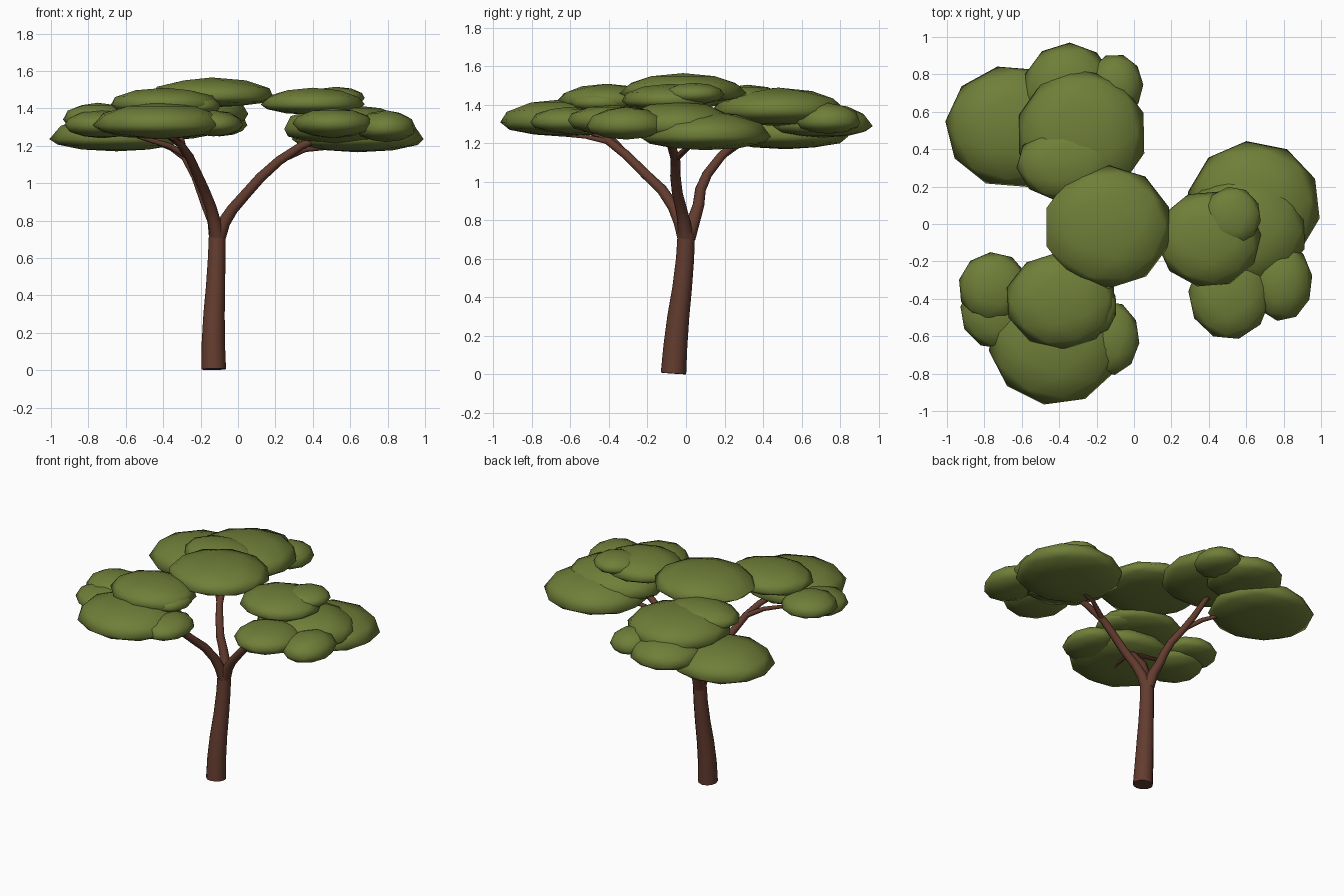
import bpy, bmesh, math, random
from mathutils import Vector, Matrix

random.seed(4)


def material(name, color):
    m = bpy.data.materials.new(name)
    m.diffuse_color = (*color, 1)
    return m


BARK = material("bark", (0.125, 0.045, 0.028))
LEAF = material("leaf", (0.16, 0.21, 0.04))


def finish(bm, name, mat, angle):
    bmesh.ops.recalc_face_normals(bm, faces=bm.faces)
    me = bpy.data.meshes.new(name)
    bm.to_mesh(me)
    bm.free()
    ob = bpy.data.objects.new(name, me)
    bpy.context.collection.objects.link(ob)
    me.materials.append(mat)
    bpy.ops.object.select_all(action='DESELECT')
    ob.select_set(True)
    bpy.context.view_layer.objects.active = ob
    bpy.ops.object.shade_smooth_by_angle(angle=math.radians(angle))
    return ob


def tube(name, path, sides=12):
    """Tapered tube through (x, y, z, radius) points."""
    bm = bmesh.new()
    pts = [Vector(p[:3]) for p in path]
    rings = []
    for i, p in enumerate(pts):
        d = (pts[min(i + 1, len(pts) - 1)] - pts[max(i - 1, 0)]).normalized()
        u = Vector((0, 1, 0)).cross(d).normalized()
        v = d.cross(u)
        r = path[i][3]
        rings.append([bm.verts.new(p + r * (math.cos(a) * u + math.sin(a) * v))
                      for a in (2 * math.pi * k / sides for k in range(sides))])
    for a, b in zip(rings, rings[1:]):
        for k in range(sides):
            j = (k + 1) % sides
            bm.faces.new((a[k], a[j], b[j], b[k]))
    bm.faces.new(rings[0])
    bm.faces.new(rings[-1])
    finish(bm, name, BARK, 50)


def clump(name, x, y, rx, ry, bottom, widest, top):
    """Flattened low-poly foliage dome."""
    bm = bmesh.new()
    bmesh.ops.create_icosphere(bm, subdivisions=2, radius=1,
                               matrix=Matrix.Rotation(random.uniform(0, 6.28), 4, 'Z'))
    for v in bm.verts:
        h = top - widest if v.co.z > 0 else widest - bottom
        v.co = (x + rx * v.co.x, y + ry * v.co.y, widest + h * v.co.z)
    finish(bm, name, LEAF, 70)


# trunk
tube("trunk", [(-0.13, -0.065, 0.005, 0.066), (-0.132, -0.055, 0.15, 0.062),
               (-0.128, -0.04, 0.3, 0.057), (-0.12, -0.02, 0.45, 0.051),
               (-0.114, -0.005, 0.6, 0.047), (-0.11, 0.002, 0.74, 0.045)])

# main branches
tube("branch_right", [(-0.105, 0, 0.71, 0.04), (-0.075, -0.01, 0.79, 0.034), (-0.03, -0.025, 0.86, 0.03),
                      (0.04, -0.045, 0.94, 0.028), (0.12, -0.055, 1.03, 0.027),
                      (0.22, -0.055, 1.12, 0.025), (0.34, -0.08, 1.2, 0.022), (0.5, -0.1, 1.27, 0.016)])
tube("branch_front_left", [(-0.11, -0.005, 0.71, 0.04), (-0.125, -0.03, 0.79, 0.034),
                           (-0.145, -0.065, 0.87, 0.03), (-0.18, -0.125, 0.96, 0.028),
                           (-0.215, -0.21, 1.04, 0.026), (-0.26, -0.31, 1.14, 0.024),
                           (-0.31, -0.4, 1.21, 0.021), (-0.4, -0.52, 1.28, 0.016)])
tube("branch_back_left", [(-0.115, 0.01, 0.71, 0.04), (-0.13, 0.04, 0.8, 0.034),
                          (-0.165, 0.065, 0.88, 0.03), (-0.195, 0.075, 0.96, 0.028),
                          (-0.225, 0.11, 1.04, 0.026), (-0.275, 0.18, 1.13, 0.024),
                          (-0.3, 0.25, 1.2, 0.021), (-0.33, 0.4, 1.34, 0.016)])

# twigs under the foliage
tube("twig_back_left", [(-0.275, 0.18, 1.13, 0.018), (-0.36, 0.27, 1.19, 0.015), (-0.5, 0.4, 1.24, 0.01)], 8)
tube("twig_front_left", [(-0.26, -0.31, 1.14, 0.018), (-0.37, -0.36, 1.2, 0.015), (-0.6, -0.42, 1.27, 0.01)], 8)
tube("twig_front", [(-0.31, -0.4, 1.21, 0.016), (-0.34, -0.52, 1.235, 0.011), (-0.38, -0.65, 1.245, 0.008)], 8)
tube("twig_right", [(0.22, -0.055, 1.12, 0.018), (0.36, 0.01, 1.18, 0.014), (0.6, 0.08, 1.2, 0.01)], 8)

# foliage: x, y, radius x, radius y, bottom, widest, top
crown = {
    "back_left": [(-0.65, 0.52, 0.36, 0.33, 1.17, 1.235, 1.37),
                  (-0.28, 0.48, 0.35, 0.35, 1.29, 1.37, 1.49),
                  (-0.35, 0.71, 0.25, 0.26, 1.23, 1.29, 1.41),
                  (-0.1, 0.74, 0.15, 0.17, 1.25, 1.31, 1.41),
                  (-0.36, 0.32, 0.27, 0.2, 1.37, 1.42, 1.505)],
    "centre": [(-0.14, -0.015, 0.345, 0.33, 1.405, 1.46, 1.565)],
    "right": [(0.64, 0.1, 0.36, 0.345, 1.165, 1.235, 1.37),
              (0.58, -0.04, 0.35, 0.3, 1.2, 1.29, 1.42),
              (0.4, -0.08, 0.28, 0.26, 1.365, 1.42, 1.51),
              (0.525, 0.04, 0.155, 0.16, 1.4, 1.455, 1.515),
              (0.51, -0.38, 0.22, 0.24, 1.24, 1.32, 1.4),
              (0.79, -0.31, 0.165, 0.21, 1.22, 1.29, 1.39)],
    "front_left": [(-0.42, -0.63, 0.36, 0.34, 1.235, 1.31, 1.43),
                   (-0.39, -0.41, 0.3, 0.26, 1.36, 1.42, 1.51),
                   (-0.75, -0.34, 0.19, 0.19, 1.29, 1.34, 1.43),
                   (-0.73, -0.47, 0.2, 0.2, 1.24, 1.31, 1.39),
                   (-0.13, -0.61, 0.16, 0.2, 1.25, 1.31, 1.39),
                   (-0.22, -0.44, 0.13, 0.16, 1.36, 1.41, 1.47)],
}
for side, clumps in crown.items():
    for i, c in enumerate(clumps, 1):
        clump(f"foliage_{side}_{i}", *c)
